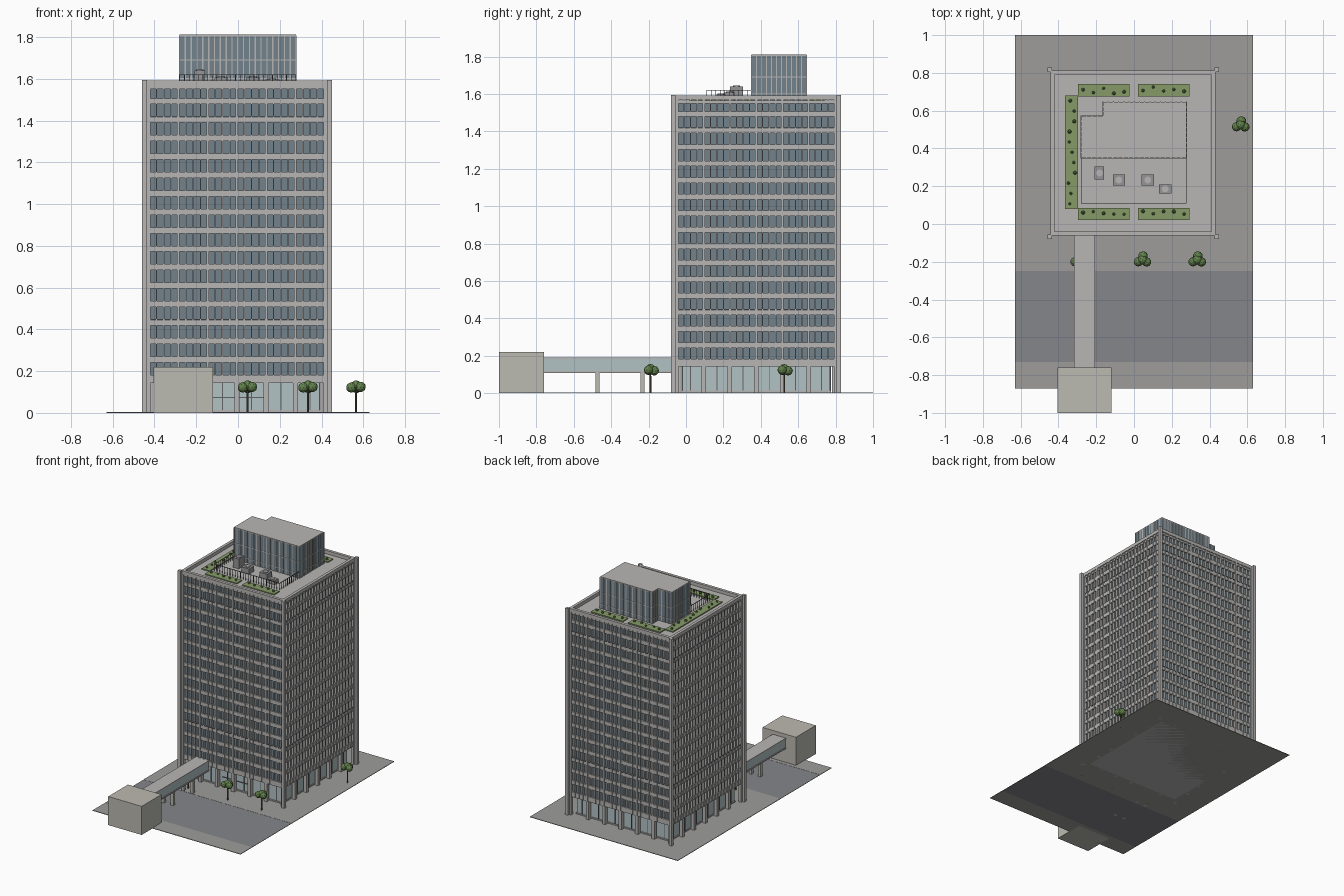
import bpy, bmesh, math, random
from mathutils import Matrix, Vector

if "Cube" in bpy.data.objects:
    bpy.data.objects.remove(bpy.data.objects["Cube"])

random.seed(4)
CX, CY = -0.005, 0.375          # tower centre


def mat(name, r, g, b):
    m = bpy.data.materials.new(name)
    m.diffuse_color = (r, g, b, 1)
    m.use_nodes = True
    m.node_tree.nodes["Principled BSDF"].inputs["Base Color"].default_value = m.diffuse_color
    return m


CONC = mat("concrete", 0.48, 0.47, 0.46)
GLASS = mat("tinted_glass", 0.17, 0.225, 0.26)
CLEAR = mat("lobby_glass", 0.45, 0.54, 0.56)
PAVE = mat("paving", 0.34, 0.335, 0.325)
ROAD = mat("asphalt", 0.235, 0.237, 0.255)
STONE = mat("stone", 0.50, 0.49, 0.44)
GRASS = mat("grass", 0.24, 0.33, 0.14)
LEAF = mat("leaves", 0.12, 0.22, 0.07)
BARK = mat("bark", 0.12, 0.09, 0.06)
DARK = mat("dark_metal", 0.12, 0.12, 0.13)
UNIT = mat("plant_metal", 0.3, 0.3, 0.31)


def finish(name, bm, m):
    me = bpy.data.meshes.new(name)
    bm.to_mesh(me)
    bm.free()
    me.materials.append(m)
    ob = bpy.data.objects.new(name, me)
    bpy.context.collection.objects.link(ob)
    return ob


def boxes(name, m, items):
    """One object from boxes given as (x0, x1, y0, y1, z0, z1)."""
    bm = bmesh.new()
    for x0, x1, y0, y1, z0, z1 in items:
        M = Matrix.Translation(((x0 + x1) / 2, (y0 + y1) / 2, (z0 + z1) / 2))
        bmesh.ops.create_cube(bm, size=1, matrix=M @ Matrix.Diagonal((x1 - x0, y1 - y0, z1 - z0, 1)))
    return finish(name, bm, m)


def square(h, z0, z1):
    return (CX - h, CX + h, CY - h, CY + h, z0, z1)


def ring(ho, hi, z0, z1):
    return [(CX - ho, CX + ho, CY - ho, CY - hi, z0, z1), (CX - ho, CX + ho, CY + hi, CY + ho, z0, z1),
            (CX - ho, CX - hi, CY - hi, CY + hi, z0, z1), (CX + hi, CX + ho, CY - hi, CY + hi, z0, z1)]


def four_sides(t, w, d0, d1, z0, z1):
    """Upright at offset t along each facade, from depth d0 to d1."""
    a, b = t - w / 2, t + w / 2
    return [(CX + a, CX + b, CY - d1, CY - d0, z0, z1), (CX + a, CX + b, CY + d0, CY + d1, z0, z1),
            (CX - d1, CX - d0, CY + a, CY + b, z0, z1), (CX + d0, CX + d1, CY + a, CY + b, z0, z1)]


# site
boxes("pavement", PAVE, [(-0.63, 0.63, -0.25, 1.0, 0, 0.004), (-0.63, 0.63, -0.87, -0.73, 0, 0.004)])
boxes("road", ROAD, [(-0.63, 0.63, -0.73, -0.25, 0, 0.003)])

# tower body: glass core, spandrel bands, mullions
FLOORS, PITCH, SILL, WIN = 16, 0.0883, 0.182, 0.060
boxes("tower_glass", GLASS, [square(0.42, 0.15, 1.555)])
bands, z = [], 0.145
for i in range(FLOORS):
    s = SILL + i * PITCH
    bands += ring(0.433, 0.415, z, s)
    z = s + WIN
bands += ring(0.437, 0.415, z, 1.592)
boxes("spandrels", CONC, bands)
mull = []
for i in range(1, 24):
    mull += four_sides(-0.42 + 0.035 * i, 0.012 if i % 4 == 0 else 0.006, 0.418, 0.437, 0.145, 1.575)
boxes("mullions", CONC, mull)
boxes("service_floor_joints", DARK, [b for zz in (0.446, 1.417) for b in ring(0.4345, 0.43, zz - 0.003, zz + 0.003)])
corners = [(sx, sy) for sx in (-1, 1) for sy in (-1, 1)]
boxes("corner_piers", CONC, [(CX + sx * 0.426 - 0.011, CX + sx * 0.426 + 0.011, CY + sy * 0.426 - 0.011,
                              CY + sy * 0.426 + 0.011, 0, 1.592) for sx, sy in corners])
boxes("corner_posts", CONC, [(CX + sx * 0.442 - 0.012, CX + sx * 0.442 + 0.012, CY + sy * 0.442 - 0.012,
                              CY + sy * 0.442 + 0.012, 0, 1.594) for sx, sy in corners])

# ground floor
boxes("lobby_glass", CLEAR, [square(0.395, 0.012, 0.148)])
boxes("lobby_base_and_soffit", CONC, [square(0.40, 0.0, 0.013), square(0.43, 0.142, 0.155)])
cols, frames = [], []
for i in range(7):
    t = -0.42 + 0.14 * i
    if 0 < i < 6:
        cols += four_sides(t, 0.024, 0.405, 0.433, 0, 0.146)
    if i < 6:
        frames += four_sides(t + 0.07, 0.005, 0.394, 0.399, 0.012, 0.146)
boxes("ground_columns", CONC, cols)
boxes("lobby_frames", DARK, frames)
boxes("entrance_transom", DARK, [(-0.12, 0.13, CY - 0.40, CY - 0.394, 0.072, 0.077)])

# roof
RZ = 1.566
boxes("roof_deck", CONC, [square(0.43, 1.55, RZ)])
beds = [(-0.365, -0.297, 0.08, 0.68)]
for y in (0.02, 0.675):
    beds += [(-0.297, -0.025, y, y + 0.065), (0.02, 0.293, y, y + 0.065)]
boxes("planting_beds", GRASS, [(*b, RZ - 0.002, RZ + 0.008) for b in beds])
bm = bmesh.new()
for x0, x1, y0, y1 in beds:
    n = 11 if y1 - y0 > 0.3 else 5
    for k in range(n):
        f = (k + 0.5) / n
        if n == 11:
            p = (random.uniform(x0 + 0.015, x1 - 0.012), y0 + f * (y1 - y0))
        else:
            p = (x0 + f * (x1 - x0), random.uniform(y0 + 0.015, y1 - 0.015))
        bmesh.ops.create_icosphere(bm, subdivisions=1, radius=random.uniform(0.008, 0.012),
                                   matrix=Matrix.Translation((*p, RZ + 0.013)))
finish("roof_shrubs", bm, LEAF)


def prism(name, m, pts, z0, z1):
    bm = bmesh.new()
    f = bm.faces.new([bm.verts.new((x, y, z0)) for x, y in pts])
    r = bmesh.ops.extrude_face_region(bm, geom=[f])
    bmesh.ops.translate(bm, vec=(0, 0, z1 - z0), verts=[v for v in r["geom"] if isinstance(v, bmesh.types.BMVert)])
    bmesh.ops.recalc_face_normals(bm, faces=bm.faces)
    return finish(name, bm, m)


# penthouse with a notched corner
PH = [(-0.28, 0.35), (0.278, 0.35), (0.278, 0.645), (-0.165, 0.645), (-0.165, 0.572), (-0.28, 0.572)]
prism("penthouse_glass", GLASS, PH, RZ, 1.803)
prism("penthouse_roof", CONC, PH, 1.803, 1.811)
bars = []
for (ax, ay), (bx, by) in zip(PH, PH[1:] + PH[:1]):
    L = math.hypot(bx - ax, by - ay)
    n = round(L / 0.028)
    for k in range(n + 1):
        x, y = ax + (bx - ax) * k / n, ay + (by - ay) * k / n
        bars.append((x - 0.003, x + 0.003, y - 0.003, y + 0.003, RZ, 1.808))
    for zz in (1.60, 1.69):
        bars.append((min(ax, bx) - 0.002, max(ax, bx) + 0.002, min(ay, by) - 0.002, max(ay, by) + 0.002,
                     zz - 0.003, zz + 0.003))
boxes("penthouse_mullions", CONC, bars)

# railing round the roof plant
rail = [(-0.28, 0.278, 0.109, 0.112, 1.617, 1.621)]
rail += [(x, x + 0.003, 0.11, 0.35, 1.617, 1.621) for x in (-0.28, 0.275)]
rail += [(-0.28 + 0.0222 * k, -0.277 + 0.0222 * k, 0.109, 0.112, RZ, 1.62) for k in range(26)]
rail += [(x, x + 0.003, 0.11 + 0.024 * k, 0.113 + 0.024 * k, RZ, 1.62) for k in range(1, 10) for x in (-0.28, 0.275)]
boxes("roof_railing", DARK, rail)

# cooling units with round fans
units = [(-0.183, 0.27, 0.025, 0.035, 1.645), (-0.08, 0.233, 0.032, 0.03, 1.612),
         (0.073, 0.233, 0.032, 0.03, 1.612), (0.165, 0.186, 0.033, 0.024, 1.602)]
boxes("cooling_units", UNIT, [(x - a, x + a, y - b, y + b, RZ, t - 0.005) for x, y, a, b, t in units])
bm = bmesh.new()
for x, y, a, b, t in units:
    bmesh.ops.create_cone(bm, cap_ends=True, segments=16, radius1=0.018, radius2=0.018, depth=0.008,
                          matrix=Matrix.Translation((x, y, t - 0.004)))
finish("unit_fans", bm, CONC)

# footbridge and end block
BX0, BX1 = -0.318, -0.206
boxes("bridge_deck_and_roof", CONC, [(BX0, BX1, -0.765, -0.05, 0.108, 0.118), (BX0, BX1, -0.765, -0.05, 0.182, 0.19)])
boxes("bridge_glass", CLEAR, [(BX0 + 0.004, BX1 - 0.004, -0.765, -0.05, 0.115, 0.185)])
boxes("bridge_piers", STONE, [(x, x + 0.022, y - 0.011, y + 0.011, 0, 0.11)
                              for y in (-0.473, -0.233) for x in (BX0 + 0.006, BX1 - 0.028)])
boxes("bridge_end_block", STONE, [(-0.405, -0.12, -1.0, -0.76, 0, 0.22)])

# street trees
tb, lb = bmesh.new(), bmesh.new()
for x, y in ((-0.29, -0.19), (0.045, -0.19), (0.335, -0.19), (0.565, 0.525)):
    bmesh.ops.create_cone(tb, cap_ends=True, segments=8, radius1=0.005, radius2=0.004, depth=0.115,
                          matrix=Matrix.Translation((x, y, 0.0575)))
    for dx, dy, dz, r in ((-0.022, -0.01, 0.122, 0.025), (0.022, -0.011, 0.124, 0.025), (0.003, 0.02, 0.12, 0.026),
                          (0, 0, 0.13, 0.026)):
        bmesh.ops.create_icosphere(lb, subdivisions=2, radius=r, matrix=Matrix.Translation((x + dx, y + dy, dz)))
finish("tree_trunks", tb, BARK)
finish("tree_crowns", lb, LEAF)
